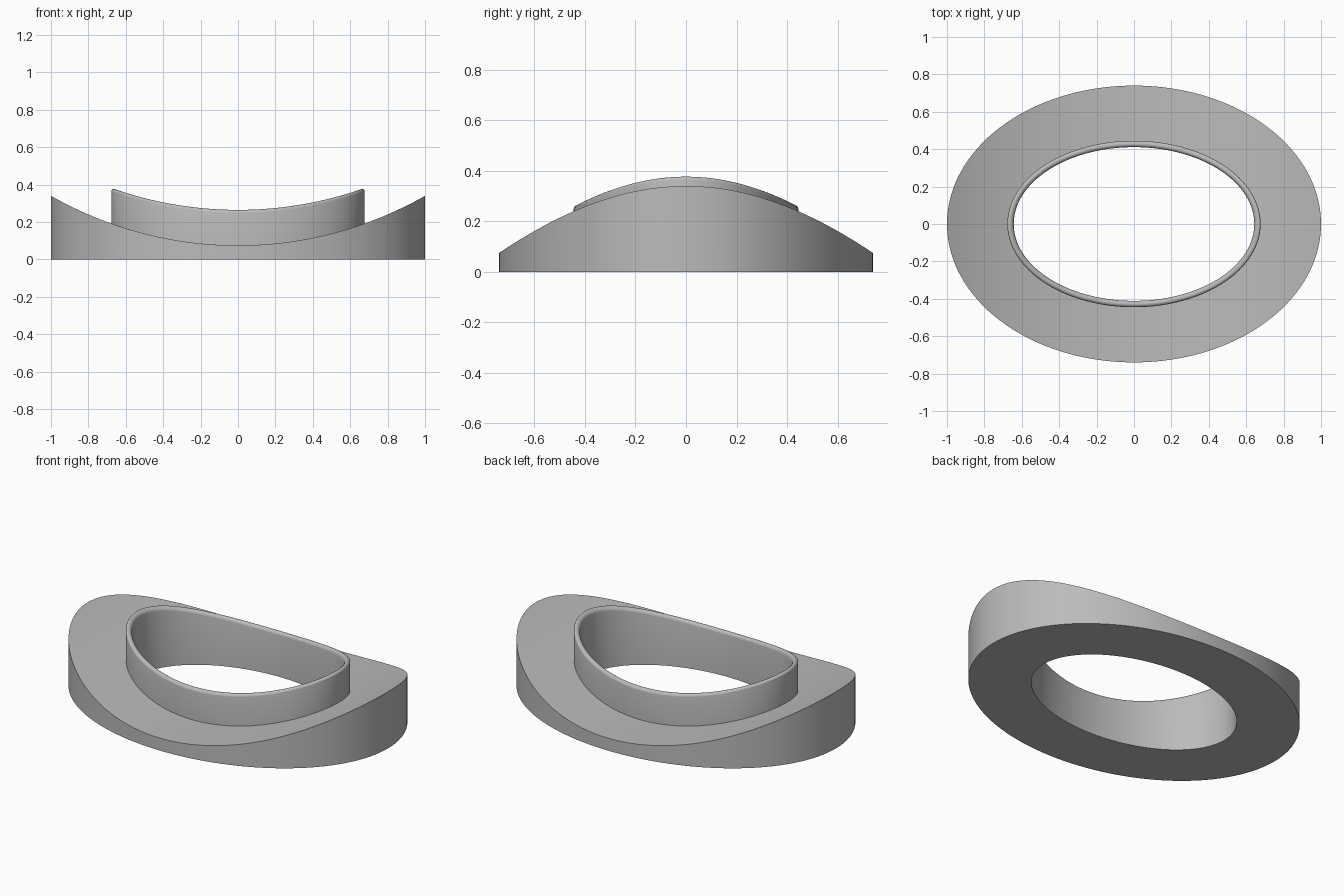
import bpy, bmesh, math

old = bpy.data.objects.get("Cube")
if old:
    bpy.data.objects.remove(old, do_unlink=True)

SEGMENTS = 160
OUTER = (1.0, 0.74)      # flange half-axes
COLLAR = (0.677, 0.445)  # collar outer half-axes
LIP = 0.017              # half the collar wall thickness
SADDLE_R = 2.02          # radius of the saddle curve across x
FLANGE_Z, COLLAR_Z = 0.075, 0.265


def saddle(x):
    return SADDLE_R - math.sqrt(SADDLE_R ** 2 - x * x)


# Cross-section rings: (x half-axis, y half-axis, height, follows saddle)
rings = [(*OUTER, 0, False)]
STEPS = 10
for i in range(STEPS + 1):  # flange top, from outer edge to collar
    t = i / STEPS
    rx, ry = (a + (b - a) * t for a, b in zip(OUTER, COLLAR))
    rings.append((rx, ry, FLANGE_Z, True))
for i in range(9):  # rounded collar lip
    a = math.pi * i / 8
    inset = LIP * (1 - math.cos(a))
    rings.append((COLLAR[0] - inset, COLLAR[1] - inset,
                  COLLAR_Z - LIP * (1 - math.sin(a)), True))
rings.append((COLLAR[0] - 2 * LIP, COLLAR[1] - 2 * LIP, 0, False))

# Sweep the section around the ellipse into one closed body
bm = bmesh.new()
loops = []
for rx, ry, z, curved in rings:
    loop = []
    for s in range(SEGMENTS):
        a = math.tau * s / SEGMENTS
        x, y = rx * math.cos(a), ry * math.sin(a)
        loop.append(bm.verts.new((x, y, z + (saddle(x) if curved else 0))))
    loops.append(loop)
for k, lower in enumerate(loops):
    upper = loops[(k + 1) % len(loops)]
    for s in range(SEGMENTS):
        n = (s + 1) % SEGMENTS
        bm.faces.new((lower[s], lower[n], upper[n], upper[s]))
bmesh.ops.recalc_face_normals(bm, faces=bm.faces)
mesh = bpy.data.meshes.new("saddle_flange_with_collar")
bm.to_mesh(mesh)
bm.free()

# Plain grey material
grey = bpy.data.materials.new("plain grey")
grey.use_nodes = True
colour = (0.5, 0.5, 0.5, 1)
grey.diffuse_color = colour
grey.node_tree.nodes["Principled BSDF"].inputs["Base Color"].default_value = colour
mesh.materials.append(grey)

body = bpy.data.objects.new("saddle_flange_with_collar", mesh)
bpy.context.collection.objects.link(body)
bpy.context.view_layer.objects.active = body
body.select_set(True)
bpy.ops.object.shade_smooth_by_angle(angle=math.radians(35))
